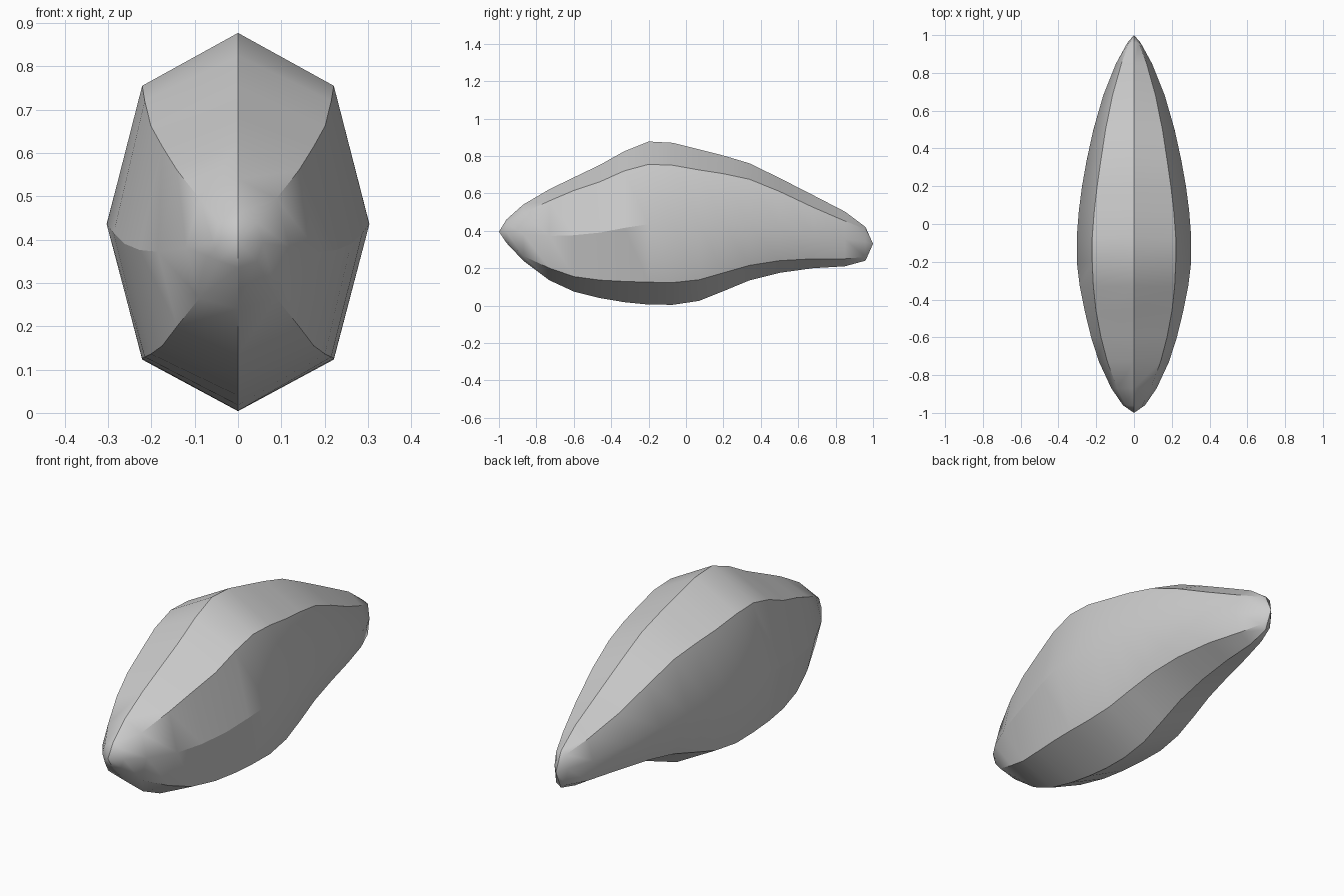
import bpy, bmesh

if "Cube" in bpy.data.objects:
    bpy.data.objects.remove(bpy.data.objects["Cube"])

# Hull stations: y, half width, shoulder ratio, ridge z, shoulder z, side z, chine z, keel z
STATIONS = [
    (-0.96, 0.058, .75, .460, .440, .393, .350, .335),
    (-0.87, 0.120, .74, .540, .495, .382, .265, .240),
    (-0.73, 0.185, .76, .622, .560, .372, .200, .135),
    (-0.60, 0.227, .77, .685, .615, .376, .155, .075),
    (-0.46, 0.261, .77, .752, .662, .390, .136, .040),
    (-0.33, 0.287, .75, .825, .720, .415, .129, .018),
    (-0.20, 0.303, .73, .877, .755, .435, .125, .005),
    (-0.07, 0.303, .73, .870, .750, .437, .123, .004),
    (0.07, 0.292, .72, .835, .725, .437, .138, .025),
    (0.20, 0.275, .71, .802, .705, .435, .175, .077),
    (0.34, 0.250, .70, .760, .675, .430, .215, .135),
    (0.50, 0.215, .70, .682, .610, .415, .240, .175),
    (0.68, 0.163, .70, .590, .525, .390, .250, .200),
    (0.85, 0.095, .70, .502, .452, .355, .250, .210),
    (0.96, 0.035, .75, .420, .408, .340, .260, .240),
]
RIDGE, SHOULDERS, SIDES, CHINES, KEEL = (0,), (1, 7), (2, 6), (3, 5), (4,)

bm = bmesh.new()
rings = []
for y, w, ratio, top, sh, side, chine, keel in STATIONS:
    s = w * ratio
    section = [(0, top), (s, sh), (w, side), (s, chine),
               (0, keel), (-s, chine), (-w, side), (-s, sh)]
    rings.append([bm.verts.new((x, y, z)) for x, z in section])

# Skin between stations, then close the bow and stern to points
for a, b in zip(rings, rings[1:]):
    for i in range(8):
        j = (i + 1) % 8
        bm.faces.new((a[i], a[j], b[j], b[i]))
bow = bm.verts.new((0, -1, .395))
stern = bm.verts.new((0, 1, .33))
for tip, ring in ((bow, rings[0]), (stern, rings[-1])):
    for i in range(8):
        bm.faces.new((tip, ring[i], ring[(i + 1) % 8]))
bmesh.ops.recalc_face_normals(bm, faces=bm.faces[:])
for f in bm.faces:
    f.smooth = True


def crease(columns, first, last):
    """Sharpen the lengthwise lines between two stations."""
    for a, b in zip(rings[first:last], rings[first + 1:last + 1]):
        for c in columns:
            bm.edges.get((a[c], b[c])).smooth = False


end = len(rings) - 1
crease(RIDGE + KEEL, 0, end)
crease(SHOULDERS + CHINES, 1, end)
crease(SIDES, 2, 6)
for c in RIDGE + KEEL:
    bm.edges.get((rings[0][c], bow)).smooth = False
    bm.edges.get((rings[-1][c], stern)).smooth = False

mesh = bpy.data.meshes.new("hull")
bm.to_mesh(mesh)
bm.free()
hull = bpy.data.objects.new("hull", mesh)
bpy.context.collection.objects.link(hull)
grey = bpy.data.materials.new("light grey")
grey.diffuse_color = (0.6, 0.6, 0.6, 1)
grey.use_nodes = True
grey.node_tree.nodes["Principled BSDF"].inputs["Base Color"].default_value = grey.diffuse_color
mesh.materials.append(grey)
